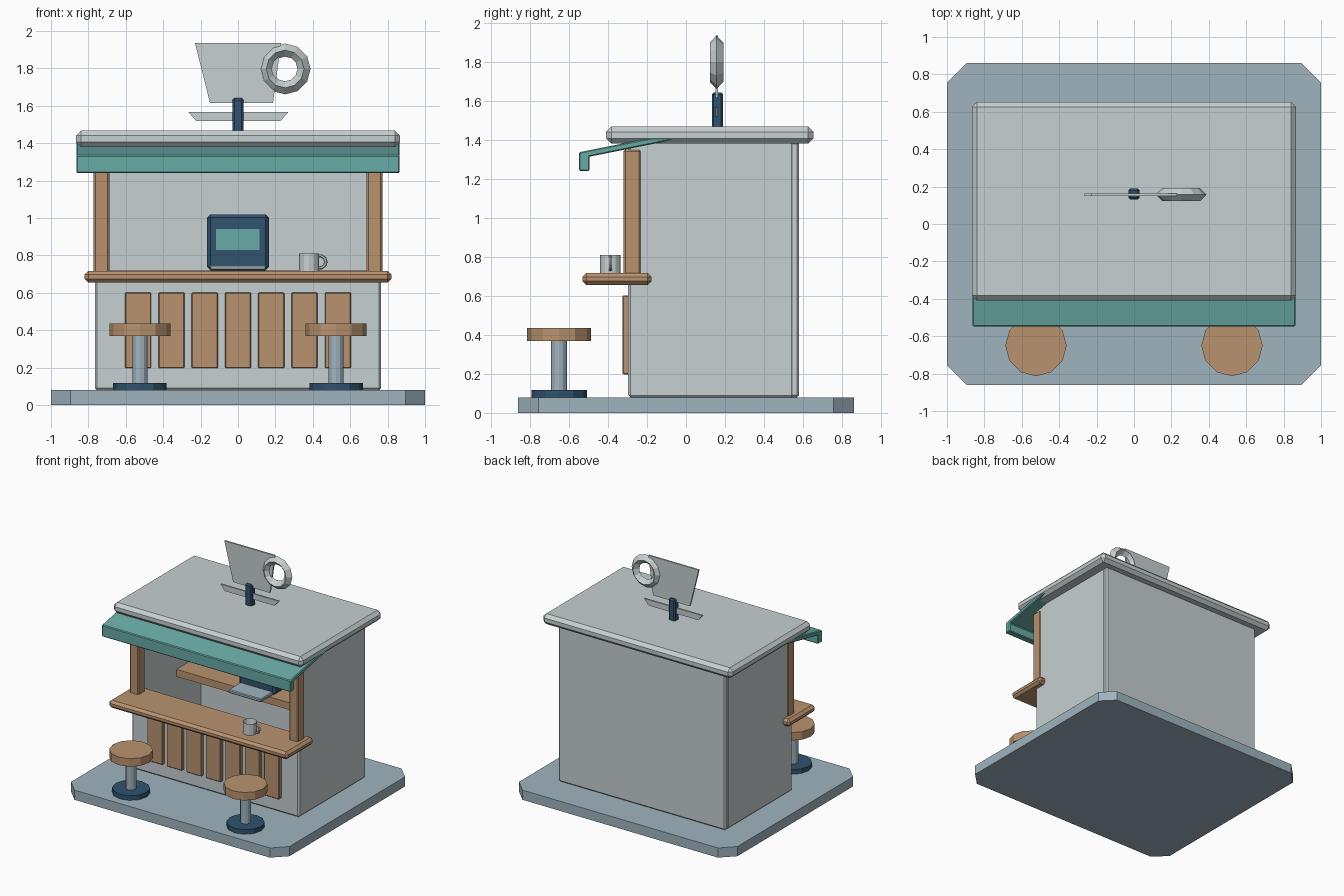
import bpy, bmesh, math

if "Cube" in bpy.data.objects:
    bpy.data.objects.remove(bpy.data.objects["Cube"])


def mat(name, r, g, b):
    lin = [c / 12.92 if c <= 0.04045 else ((c + 0.055) / 1.055) ** 2.4 for c in (r, g, b)]
    m = bpy.data.materials.new(name)
    m.diffuse_color = (*lin, 1)
    m.use_nodes = True
    m.node_tree.nodes["Principled BSDF"].inputs["Base Color"].default_value = m.diffuse_color
    return m


WHITE = mat("off_white", 0.78, 0.815, 0.82)
SLATE = mat("pale_slate", 0.625, 0.705, 0.75)
WOOD = mat("warm_wood", 0.73, 0.575, 0.435)
TEAL = mat("teal", 0.41, 0.67, 0.65)
NAVY = mat("navy", 0.19, 0.325, 0.435)


def finish(name, bm, material):
    bmesh.ops.recalc_face_normals(bm, faces=bm.faces)
    me = bpy.data.meshes.new(name)
    bm.to_mesh(me)
    bm.free()
    me.materials.append(material)
    ob = bpy.data.objects.new(name, me)
    bpy.context.collection.objects.link(ob)
    return ob


def box(name, x, y, z, material, bevel=0.0):
    """Box from (min, max) ranges with a single-step chamfer."""
    bm = bmesh.new()
    bmesh.ops.create_cube(bm, size=1)
    for v in bm.verts:
        v.co = [(r[0] + r[1]) / 2 + c * (r[1] - r[0]) for r, c in zip((x, y, z), v.co)]
    if bevel:
        bmesh.ops.bevel(bm, geom=bm.edges[:], offset=bevel, segments=1,
                        affect='EDGES', profile=0.5)
    return finish(name, bm, material)


def prism(name, pts, axis, lo, hi, material, bevel=0.0):
    """Extrude a 2D profile along an axis (x: yz, y: xz, z: xy)."""
    bm = bmesh.new()

    def place(p, t):
        q = list(p)
        q.insert("xyz".index(axis), t)
        return q
    f = bm.faces.new([bm.verts.new(place(p, lo)) for p in pts])
    r = bmesh.ops.extrude_face_region(bm, geom=[f])
    vec = [0, 0, 0]
    vec["xyz".index(axis)] = hi - lo
    bmesh.ops.translate(bm, vec=vec, verts=[g for g in r["geom"] if isinstance(g, bmesh.types.BMVert)])
    if bevel:
        bmesh.ops.bevel(bm, geom=bm.edges[:], offset=bevel, segments=1, affect='EDGES', profile=0.5)
    return finish(name, bm, material)


def cyl(name, x, y, z, r, material, n=12, hollow=0.0):
    bm = bmesh.new()
    bmesh.ops.create_cone(bm, cap_ends=True, segments=n, radius1=r, radius2=r, depth=z[1] - z[0])
    bmesh.ops.translate(bm, vec=(x, y, (z[0] + z[1]) / 2), verts=bm.verts)
    if hollow:
        top = max(bm.faces, key=lambda f: f.calc_center_median().z)
        bmesh.ops.inset_region(bm, faces=[top], thickness=hollow)
        bmesh.ops.translate(bm, vec=(0, 0, -(z[1] - z[0]) * 0.8), verts=top.verts)
    return finish(name, bm, material)


def ring(name, loc, major, minor, nmaj, nmin, material):
    bpy.ops.mesh.primitive_torus_add(location=loc, rotation=(math.pi / 2, 0, 0),
                                     major_radius=major, minor_radius=minor,
                                     major_segments=nmaj, minor_segments=nmin)
    ob = bpy.context.object
    ob.name = name
    ob.data.materials.append(material)


# Ground slab with clipped corners
X, Y, C = 1.0, 0.86, 0.105
prism("base_slab", [(-X + C, -Y), (X - C, -Y), (X, -Y + C), (X, Y - C),
                    (X - C, Y), (-X + C, Y), (-X, Y - C), (-X, -Y + C)], "z", 0, 0.08, SLATE)

# Walls
box("back_wall", (-0.765, 0.765), (0.53, 0.58), (0.08, 1.39), WHITE, 0.012)
box("front_wall", (-0.765, 0.765), (-0.297, -0.24), (0.08, 0.67), WHITE, 0.012)
for s, side in ((-1, "left"), (1, "right")):
    xs = sorted((s * 0.71, s * 0.765))
    box(side + "_wall", xs, (-0.295, 0.55), (0.08, 1.39), WHITE, 0.01)
    box(side + "_post", sorted((s * 0.688, s * 0.772)), (-0.32, -0.23), (0.70, 1.35), WOOD, 0.01)

# Counter, front slats and inside shelf
box("counter", (-0.82, 0.82), (-0.53, -0.177), (0.655, 0.717), WOOD, 0.02)
for i in range(7):
    cx = (i - 3) * 0.178
    box(f"slat_{i + 1}", (cx - 0.07, cx + 0.07), (-0.325, -0.29), (0.197, 0.602), WOOD, 0.005)
box("back_shelf", (-0.71, 0.71), (0.21, 0.535), (0.66, 0.72), WOOD)

# Coffee machine
box("machine_body", (-0.165, 0.165), (0.24, 0.50), (0.72, 1.02), NAVY, 0.018)
box("machine_screen", (-0.117, 0.115), (0.233, 0.245), (0.83, 0.94), TEAL)
box("machine_tray", (-0.15, 0.15), (0.085, 0.25), (0.722, 0.75), SLATE, 0.006)

# Mug on the counter
cyl("mug", 0.38, -0.388, (0.715, 0.81), 0.053, WHITE, 12, 0.01)
ring("mug_handle", (0.437, -0.388, 0.766), 0.033, 0.009, 10, 6, WHITE)

# Roof and awning
box("roof", (-0.867, 0.867), (-0.41, 0.653), (1.38, 1.467), WHITE, 0.027)
prism("awning", [(0.0, 1.445), (-0.548, 1.336), (-0.548, 1.24), (-0.494, 1.24),
                 (-0.494, 1.313), (0.0, 1.412)], "x", -0.864, 0.864, TEAL, 0.006)

# Rooftop cup sign
box("sign_post", (-0.03, 0.03), (0.132, 0.19), (1.45, 1.642), NAVY, 0.01)
prism("sign_cup", [(-0.23, 1.935), (0.23, 1.935), (0.187, 1.615), (-0.15, 1.615)],
      "y", 0.15, 0.164, WHITE)
prism("sign_saucer", [(-0.265, 1.567), (0.27, 1.567), (0.228, 1.52), (-0.225, 1.52)],
      "y", 0.15, 0.164, WHITE)
ring("sign_handle", (0.252, 0.157, 1.797), 0.101, 0.035, 12, 4, WHITE)

# Stools
for s, side in ((-1, "left"), (1, "right")):
    x, y = s * 0.524, -0.65
    cyl(side + "_stool_foot", x, y, (0.08, 0.118), 0.143, NAVY)
    cyl(side + "_stool_stem", x, y, (0.11, 0.38), 0.041, SLATE)
    cyl(side + "_stool_seat", x, y, (0.369, 0.435), 0.164, WOOD)
